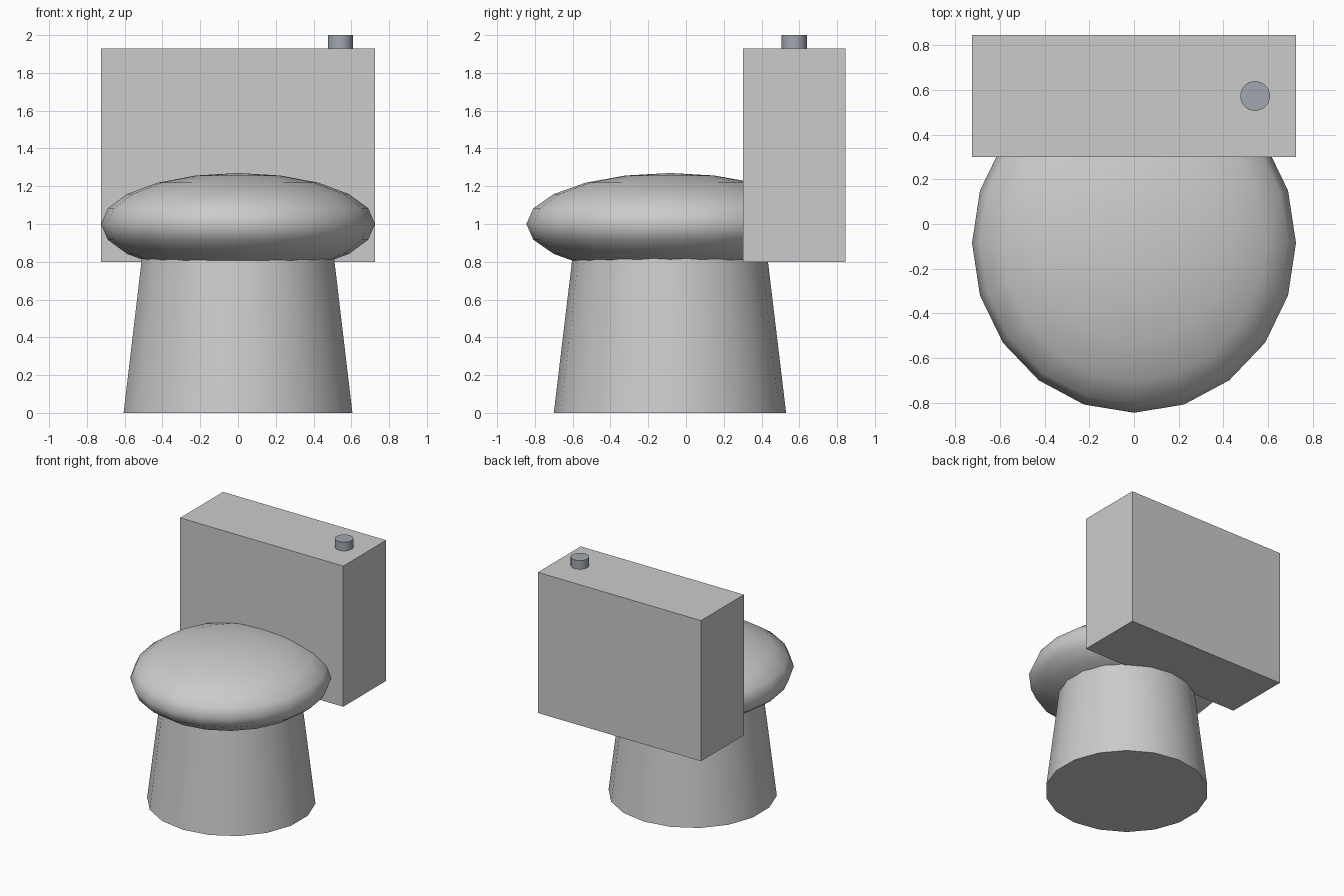
import bpy
import math

if "Cube" in bpy.data.objects:
    bpy.data.objects.remove(bpy.data.objects["Cube"])

AXIS_Y = -0.085  # shared centre line of pedestal and bowl


def finish(name):
    ob = bpy.context.object
    ob.name = ob.data.name = name
    bpy.ops.object.transform_apply(location=False, rotation=False, scale=True)
    return ob


def tapered(name, sides, r_bottom, r_top, z0, z1, x, y):
    bpy.ops.mesh.primitive_cone_add(vertices=sides, radius1=r_bottom, radius2=r_top,
                                    depth=z1 - z0, location=(x, y, (z0 + z1) / 2))
    ob = finish(name)
    bpy.ops.object.shade_smooth_by_angle(angle=math.radians(40))
    return ob


# Tapered pedestal, its top hidden inside the bowl
tapered("pedestal", 18, 0.615, 0.507, 0.0, 0.90, 0.0, AXIS_Y)

# Bowl with closed lid: a flattened sphere
bpy.ops.mesh.primitive_uv_sphere_add(segments=20, ring_count=10, radius=1,
                                     location=(0, AXIS_Y, 1.0), scale=(0.725, 0.76, 0.27))
finish("bowl")
bpy.ops.object.shade_smooth()

# Cistern
bpy.ops.mesh.primitive_cube_add(size=1, location=(0, 0.573, 1.365),
                                scale=(1.45, 0.545, 1.13))
finish("cistern")

# Flush button, blue-grey metal
button = tapered("flush_button", 18, 0.067, 0.067, 1.90, 2.0, 0.542, 0.573)
metal = bpy.data.materials.new("button_metal")
metal.diffuse_color = (0.36, 0.39, 0.44, 1)
metal.use_nodes = True
metal.node_tree.nodes["Principled BSDF"].inputs["Base Color"].default_value = metal.diffuse_color
button.data.materials.append(metal)
